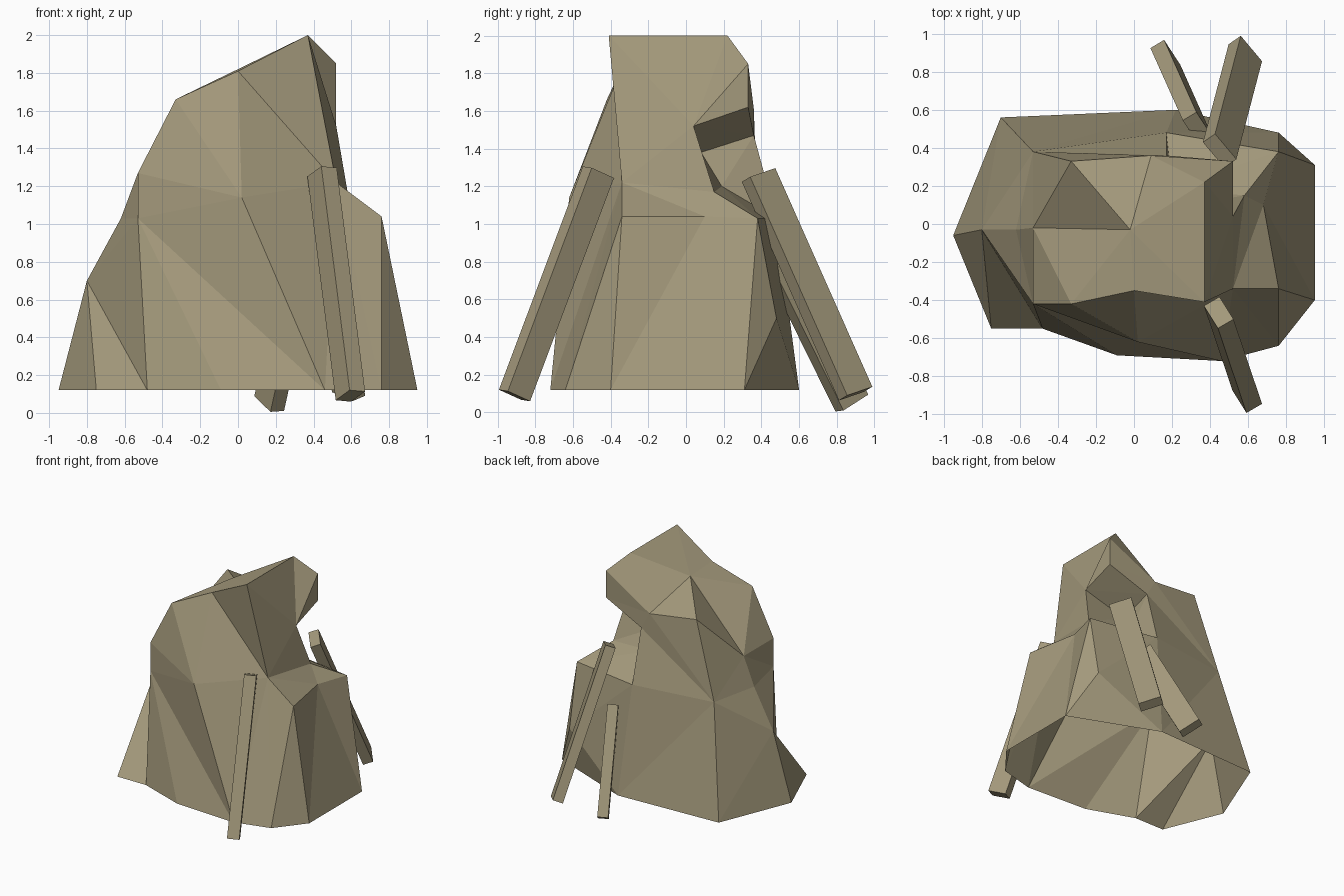
import bpy, bmesh, math
from mathutils import Vector, Matrix

if "Cube" in bpy.data.objects:
    bpy.data.objects.remove(bpy.data.objects["Cube"])

stone = bpy.data.materials.new("sandstone")
stone.diffuse_color = (0.37, 0.32, 0.20, 1)
stone.use_nodes = True
stone.node_tree.nodes["Principled BSDF"].inputs["Base Color"].default_value = stone.diffuse_color


def finish(name, bm):
    bmesh.ops.recalc_face_normals(bm, faces=bm.faces[:])
    me = bpy.data.meshes.new(name)
    bm.to_mesh(me)
    bm.free()
    me.materials.append(stone)
    bpy.context.collection.objects.link(bpy.data.objects.new(name, me))


# ---- boulder: contour points, joined by triangle strips ----
bm = bmesh.new()


def points(coords):
    return [bm.verts.new(c) for c in coords]


def tri(a, b, c):
    if len({a, b, c}) == 3:
        bm.faces.new((a, b, c))


def strip(lo, up):
    """Zip two chains together, always along the shorter diagonal."""
    i = j = 0
    while i < len(lo) - 1 or j < len(up) - 1:
        d_lo = (lo[i + 1].co - up[j].co).length if i < len(lo) - 1 else 9
        d_up = (lo[i].co - up[j + 1].co).length if j < len(up) - 1 else 9
        if d_lo < d_up:
            tri(lo[i], lo[i + 1], up[j])
            i += 1
        else:
            tri(lo[i], up[j + 1], up[j])
            j += 1


# foot outline on the ground, clockwise from the right
b = points((x, y, 0.12) for x, y in (
    (.95, .31), (.95, -.40), (.76, -.64), (.46, -.72), (-.09, -.69),
    (-.48, -.55), (-.75, -.55), (-.95, -.06), (-.70, .56), (.22, .60)))
# waist: ledge, front bulge, left shoulder, back
m0, m1, m2, m3, m4, m5, m6, m7, m8, m9, c0 = points((
    (.76, .38, 1.03), (.68, .10, 1.04), (.76, -.34, 1.04), (.52, -.34, 1.22),
    (.02, -.62, 1.14), (-.53, -.42, 1.03), (-.80, -.03, .70), (-.62, -.03, 1.03),
    (-.53, .38, 1.03), (.17, .48, 1.03), (.76, .48, .50)))
# upper left edge
u1, u2 = points(((-.53, -.42, 1.27), (-.53, -.02, 1.27)))
# crown and overhanging brow
t0, t1, t2, t3, t4, t5, t6, t7, t8, t9 = points((
    (0, -.35, 1.81), (-.33, -.42, 1.66), (-.02, -.03, 1.81), (-.33, .33, 1.66),
    (.09, .36, 1.61), (.37, .22, 2), (.37, -.41, 2), (.52, .33, 1.85),
    (.52, .33, 1.62), (.52, .04, 1.52)))
# notch under the brow
n0, n1, n2, n3 = points(((.17, .36, 1.47), (.17, .08, 1.38),
                         (.58, .15, 1.17), (.20, .19, 1.20)))

# lower body
strip([b[2]], [b[1], m2, m3, b[3]])
strip([b[3]], [m3, m4, m5])
strip(b[3:9], [m5, m6, m8])
strip([b[8], b[9], b[0]], [m8, m9, c0, m0])
strip([b[0], b[1]], [m0, m1, m2])
strip([c0], [m9, m0])
# upper body
strip([m3, m4, m5], [t6, t0, t1, u1])
strip([m5, m6, m8], [m5, m7, m8])
strip([m5, m7, m8], [u1, u2])
strip([u1, u2, m8], [t1, t2, t3])
strip([m8], [t3, t4, n0, m9])
# crown, brow, ledge and notch
strip([t2], [t1, t0, t6, t5, t4, t3])
strip([t4], [t5, t7, t8, n0])
strip([t9], [m3, t6, t5, t7, t8, n0, n1, n2, m3])
strip([m1], [m2, m3, n2, m0])
strip([n3], [n1, n0, m9, m0, n2, n1])
finish("boulder", bm)


# ---- leaning slabs ----
def slab(name, top, foot, width, depth, angle):
    top, foot = Vector(top), Vector(foot)
    axis = (top - foot).normalized()
    a = math.radians(angle)
    side = Vector((math.cos(a), math.sin(a), 0))
    side = (side - axis * side.dot(axis)).normalized()
    rot = Matrix((side, axis.cross(side), axis)).transposed().to_4x4()
    mat = (Matrix.Translation((top + foot) / 2) @ rot
           @ Matrix.Diagonal((width, depth, (top - foot).length, 1)))
    sb = bmesh.new()
    bmesh.ops.create_cube(sb, size=1, matrix=mat)
    finish(name, sb)


slab("front_slab", (.445, -.465, 1.275), (.595, -.91, .09), .095, .149, 32)
slab("back_slab_tall", (.45, .385, 1.26), (.585, .90, .10), .082, .18, 40)
slab("back_slab_short", (.335, .50, .82), (.165, .88, .05), .084, .178, 33)
